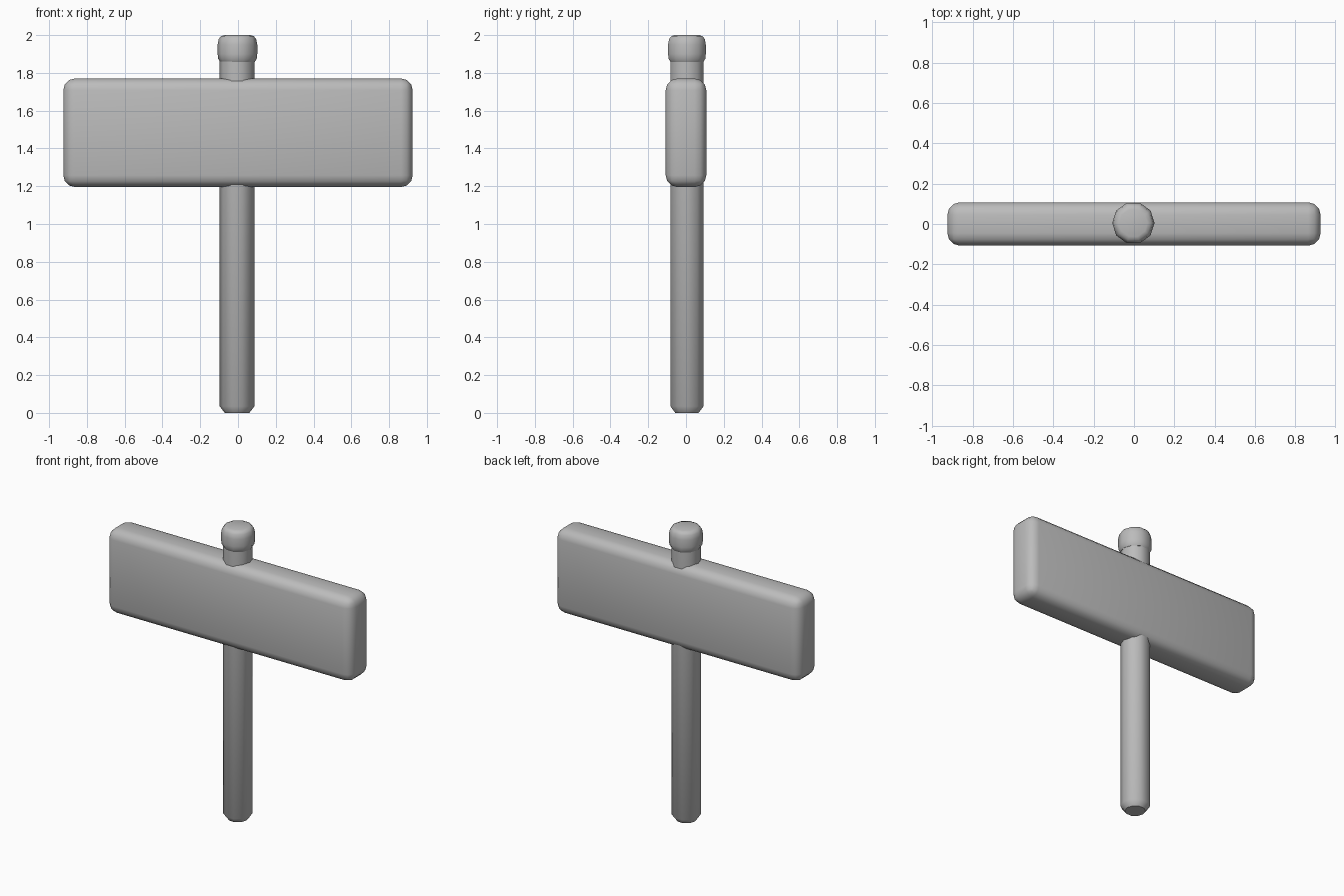
import bpy
import bmesh
import math

default = bpy.data.objects.get("Cube")
if default:
    bpy.data.objects.remove(default, do_unlink=True)

GREY = (0.5, 0.5, 0.5, 1.0)
grey = bpy.data.materials.new("plain grey")
grey.use_nodes = True
grey.diffuse_color = GREY
grey.node_tree.nodes["Principled BSDF"].inputs["Base Color"].default_value = GREY


def finish(name, bm, location, smooth_angle):
    bmesh.ops.recalc_face_normals(bm, faces=bm.faces)
    mesh = bpy.data.meshes.new(name)
    bm.to_mesh(mesh)
    bm.free()
    mesh.materials.append(grey)
    obj = bpy.data.objects.new(name, mesh)
    obj.location = location
    bpy.context.collection.objects.link(obj)
    bpy.ops.object.select_all(action="DESELECT")
    obj.select_set(True)
    bpy.context.view_layer.objects.active = obj
    bpy.ops.object.shade_smooth_by_angle(angle=math.radians(smooth_angle))
    return obj


def turned(name, profile, location, sides=10, smooth_angle=50):
    """Closed lathe shape from (radius, height) points."""
    bm = bmesh.new()
    rings = []
    for radius, z in profile:
        angles = [math.tau * i / sides for i in range(sides)]
        rings.append([bm.verts.new((radius * math.cos(a), radius * math.sin(a), z))
                      for a in angles])
    for low, high in zip(rings, rings[1:]):
        for i in range(sides):
            j = (i + 1) % sides
            bm.faces.new((low[i], low[j], high[j], high[i]))
    bm.faces.new(rings[0][::-1])
    bm.faces.new(rings[-1])
    return finish(name, bm, location, smooth_angle)


# Post with a chamfered foot
turned("post", [(0.065, 0), (0.092, 0.035), (0.092, 1.88)], (-0.005, 0.005, 0), smooth_angle=40)

# Rounded knob on top of the post
turned("post_cap",
       [(0.092, 1.858), (0.102, 1.875), (0.105, 1.9), (0.105, 1.95),
        (0.099, 1.98), (0.087, 1.994), (0.07, 2.0)],
       (-0.003, 0.005, 0))

# Sign board with rounded edges
bm = bmesh.new()
bmesh.ops.create_cube(bm, size=1)
bmesh.ops.scale(bm, vec=(1.85, 0.215, 0.575), verts=bm.verts)
bmesh.ops.bevel(bm, geom=bm.edges[:], offset=0.062, segments=3,
                profile=0.5, affect="EDGES")
finish("sign_board", bm, (0, 0, 1.483), 60)
